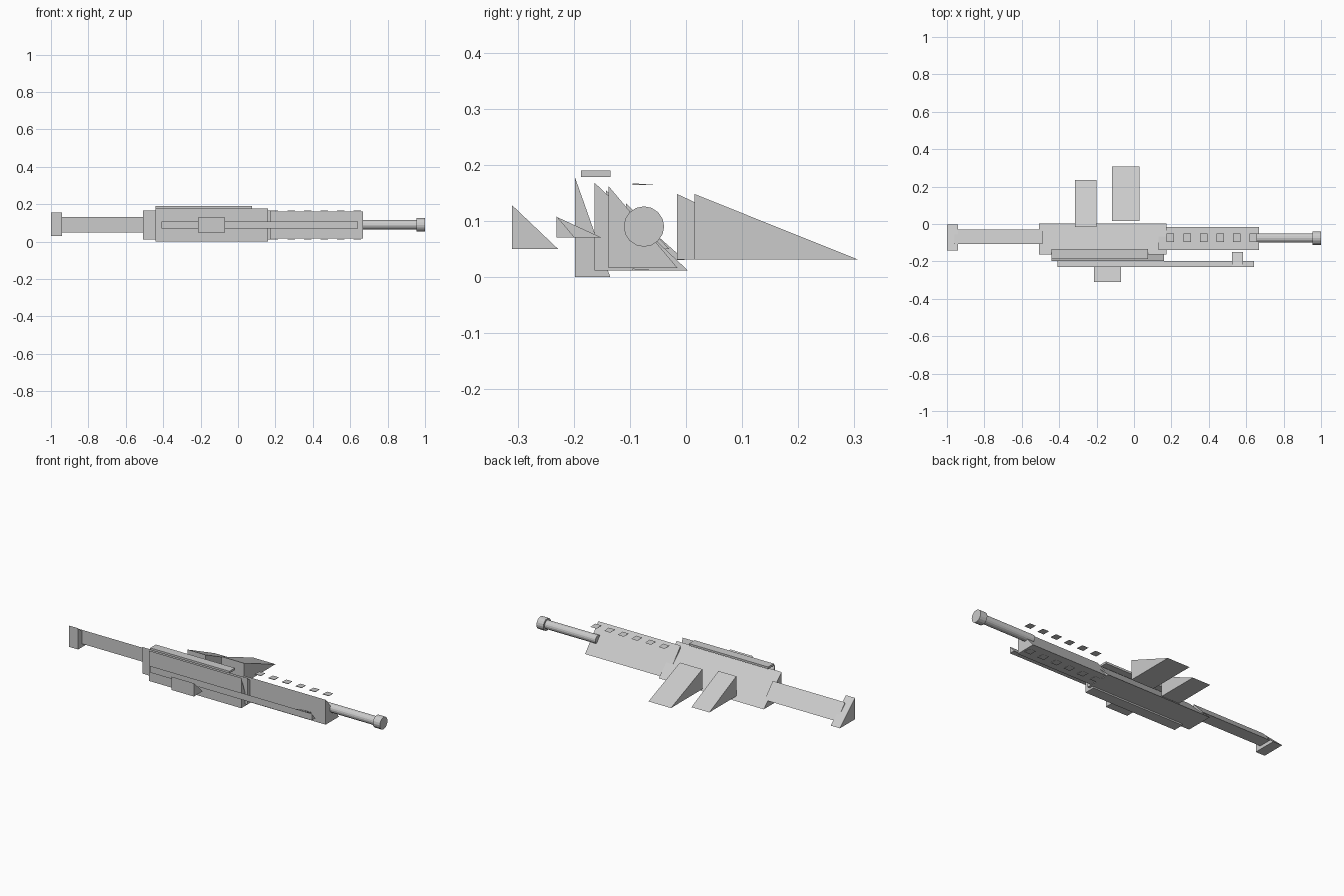
import bpy, bmesh, math

if "Cube" in bpy.data.objects:
    bpy.data.objects.remove(bpy.data.objects["Cube"])

grey = bpy.data.materials.new("plain grey")
grey.diffuse_color = (0.6, 0.6, 0.6, 1)
grey.use_nodes = True
grey.node_tree.nodes["Principled BSDF"].inputs["Base Color"].default_value = grey.diffuse_color


def prism(name, x0, x1, profile):
    """Extrude a (y, z) profile along x."""
    bm = bmesh.new()
    a = [bm.verts.new((x0, y, z)) for y, z in profile]
    b = [bm.verts.new((x1, y, z)) for y, z in profile]
    bm.faces.new(a)
    bm.faces.new(b)
    n = len(profile)
    for i in range(n):
        j = (i + 1) % n
        bm.faces.new((a[i], a[j], b[j], b[i]))
    bmesh.ops.recalc_face_normals(bm, faces=bm.faces)
    mesh = bpy.data.meshes.new(name)
    bm.to_mesh(mesh)
    bm.free()
    mesh.materials.append(grey)
    ob = bpy.data.objects.new(name, mesh)
    bpy.context.collection.objects.link(ob)
    return ob


def wedge(name, x0, x1, y0, y1, z0, z1):
    """Right-angled wedge: upright at y0, tapering down to z0 at y1."""
    return prism(name, x0, x1, [(y0, z0), (y1, z0), (y0, z1)])


def tube(name, x0, x1, radius):
    """Closed cylinder on the barrel axis."""
    ring = [(-0.075 + radius * math.cos(math.tau * i / 16),
             0.09 + radius * math.sin(math.tau * i / 16)) for i in range(16)]
    return prism(name, x0, x1, ring)


# Stock and butt
wedge("butt_plate", -1.0, -0.94, -0.143, -0.002, 0.03, 0.155)
wedge("stock", -1.0 + 0.04, -0.49, -0.107, -0.03, 0.05, 0.132)

# Receiver, upper cover and sight rail
wedge("receiver", -0.508, 0.175, -0.163, 0.003, 0.012, 0.168)
wedge("upper_cover", -0.44, 0.16, -0.198, -0.135, 0.0, 0.178)
prism("top_rail", -0.44, 0.075,
      [(-0.187, 0.178), (-0.135, 0.178), (-0.135, 0.19), (-0.187, 0.19)])

# Handguard with loose vent plates on both sides
wedge("handguard", 0.132, 0.667, -0.138, -0.015, 0.016, 0.162)
for i in range(6):
    x = 0.195 + 0.0885 * i
    wedge("vent_upper", x - 0.02, x + 0.02, -0.095, -0.052, 0.164, 0.167)
    wedge("vent_lower", x - 0.02, x + 0.02, -0.095, -0.052, 0.012, 0.015)

# Barrel and muzzle
tube("barrel", 0.625, 0.97, 0.025)
tube("muzzle", 0.955, 1.0, 0.036)

# Carry rod, its front block and the sight block
wedge("rod", -0.41, 0.642, -0.231, -0.198, 0.07, 0.109)
wedge("rod_block", 0.525, 0.583, -0.228, -0.15, 0.07, 0.106)
wedge("sight_block", -0.214, -0.07, -0.31, -0.228, 0.05, 0.128)

# Grip and magazine
wedge("grip", -0.316, -0.2, -0.016, 0.235, 0.031, 0.148)
wedge("magazine", -0.117, 0.029, 0.015, 0.307, 0.031, 0.148)
